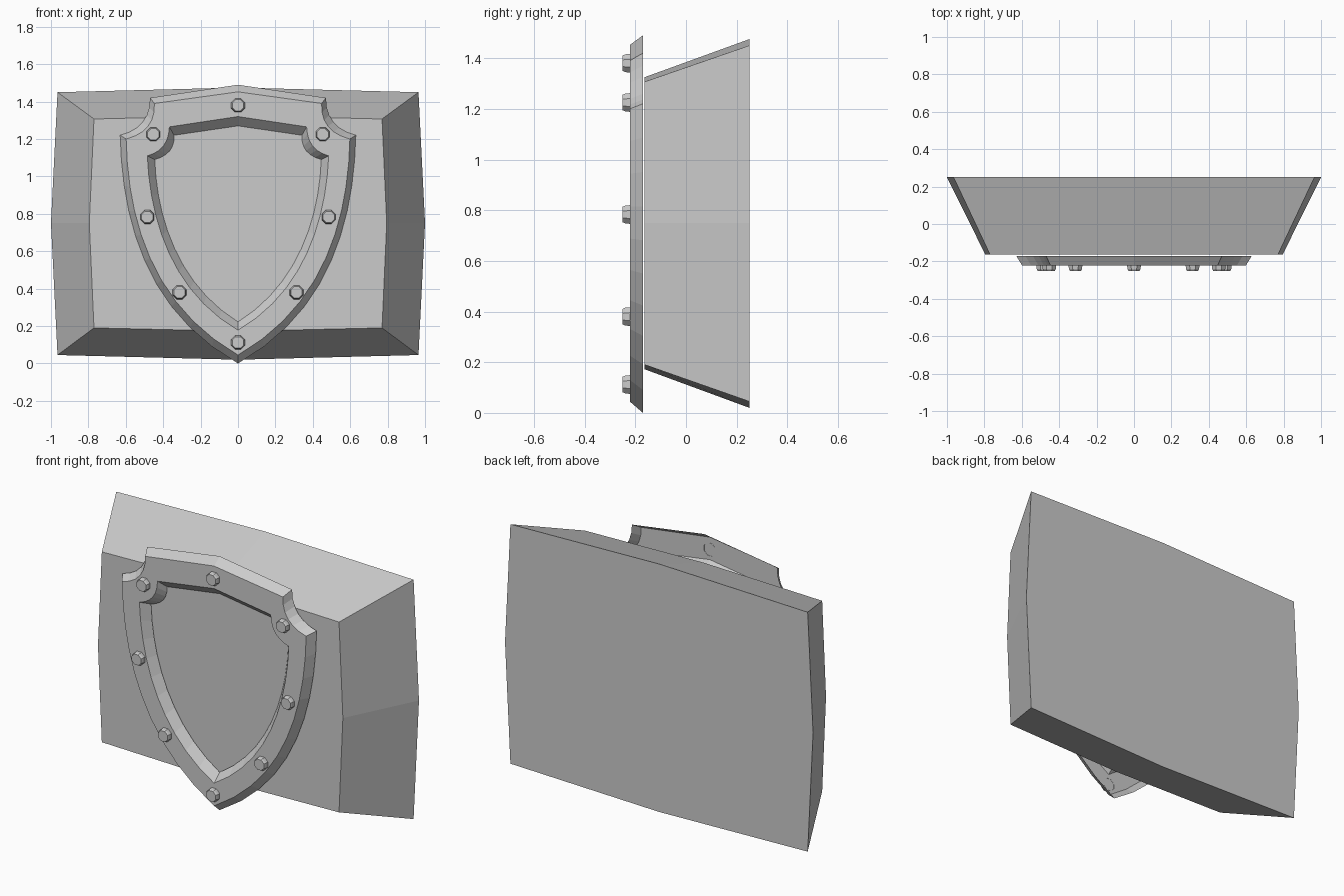
import bpy
import math

if "Cube" in bpy.data.objects:
    bpy.data.objects.remove(bpy.data.objects["Cube"])


def make_object(name, verts, faces):
    mesh = bpy.data.meshes.new(name)
    mesh.from_pydata(verts, [], faces)
    mesh.update()
    obj = bpy.data.objects.new(name, mesh)
    bpy.context.collection.objects.link(obj)
    return obj


def loft(rings):
    """Quads joining consecutive closed rings of equal length."""
    n = len(rings[0])
    verts = [v for ring in rings for v in ring]
    faces = [(r * n + i, r * n + (i + 1) % n, (r + 1) * n + (i + 1) % n, (r + 1) * n + i)
             for r in range(len(rings) - 1) for i in range(n)]
    return verts, faces


def bezier(points, steps):
    """Points on a Bezier curve of any degree."""
    d = len(points) - 1
    out = []
    for s in range(steps + 1):
        t = s / steps
        w = [math.comb(d, k) * t ** k * (1 - t) ** (d - k) for k in range(d + 1)]
        out.append(tuple(sum(w[k] * points[k][a] for k in range(d + 1)) for a in (0, 1)))
    return out


def mirrored(half):
    """Close a right-half outline whose first and last points lie on x = 0."""
    return half + [(-x, z) for x, z in reversed(half[1:-1])]


def at_depth(outline, y):
    return [(x, y, z) for x, z in outline]


# Backing block: tapered plate with slightly bowed sides
def block_outline(top, corner_x, corner_top, side_x, corner_low, low):
    return mirrored([(0, top), (corner_x, corner_top), (side_x, 0.75),
                     (corner_x, corner_low), (0, low)])


back = at_depth(block_outline(1.475, 0.965, 1.45, 1.0, 0.045, 0.02), 0.25)
front = at_depth(block_outline(1.325, 0.77, 1.307, 0.795, 0.19, 0.172), -0.163)
verts, faces = loft([front, back])
n = len(front)
faces += [tuple(reversed(range(n))), tuple(range(n, 2 * n))]
make_object("backing_block", verts, faces)


# Shield frame: heater outline with scalloped shoulders, bevelled both sides
def shield_outline(top, scallop, side):
    half = [(0, top)] + bezier(scallop, 6) + bezier([scallop[-1]] + side, 10)[1:]
    return mirrored(half)


outer_back = shield_outline(1.49, [(0.47, 1.42), (0.47, 1.26), (0.63, 1.22)],
                            [(0.62, 0.78), (0.5, 0.28), (0, 0)])
outer_front = shield_outline(1.452, [(0.447, 1.39), (0.44, 1.24), (0.598, 1.2)],
                             [(0.59, 0.78), (0.465, 0.31), (0, 0.045)])
inner_front = shield_outline(1.32, [(0.367, 1.265), (0.37, 1.14), (0.485, 1.11)],
                             [(0.47, 0.76), (0.35, 0.38), (0, 0.178)])
inner_back = shield_outline(1.27, [(0.342, 1.22), (0.335, 1.12), (0.445, 1.09)],
                            [(0.435, 0.78), (0.32, 0.42), (0, 0.222)])
make_object("shield_frame", *loft([
    at_depth(inner_back, -0.17), at_depth(inner_front, -0.222),
    at_depth(outer_front, -0.222), at_depth(outer_back, -0.17)]))


# Rivets: tapered octagonal studs along the frame
def rivet(name, cx, cz):
    def ring(r, y):
        return [(cx + r * math.cos(a), y, cz + r * math.sin(a))
                for a in (math.pi / 8 + i * math.pi / 4 for i in range(8))]
    verts, faces = loft([ring(0.04, -0.221), ring(0.038, -0.24), ring(0.033, -0.25)])
    faces.append(tuple(range(16, 24)))
    make_object(name, verts, faces)


rivet("rivet_top", 0, 1.38)
rivet("rivet_bottom", 0, 0.112)
for level, x, z in (("shoulder", 0.453, 1.225), ("side", 0.485, 0.783), ("lower", 0.313, 0.38)):
    for side, sign in (("left", -1), ("right", 1)):
        rivet(f"rivet_{level}_{side}", sign * x, z)

# Make all face directions consistent
import bmesh
for obj in bpy.context.collection.objects:
    bm = bmesh.new()
    bm.from_mesh(obj.data)
    bmesh.ops.recalc_face_normals(bm, faces=bm.faces)
    bm.faces.ensure_lookup_table()
    # Open parts must show their foremost flat face towards -y
    lead = min(bm.faces, key=lambda f: f.calc_center_median().y)
    if lead.normal.y > 0:
        bmesh.ops.reverse_faces(bm, faces=bm.faces)
    bm.to_mesh(obj.data)
    bm.free()
